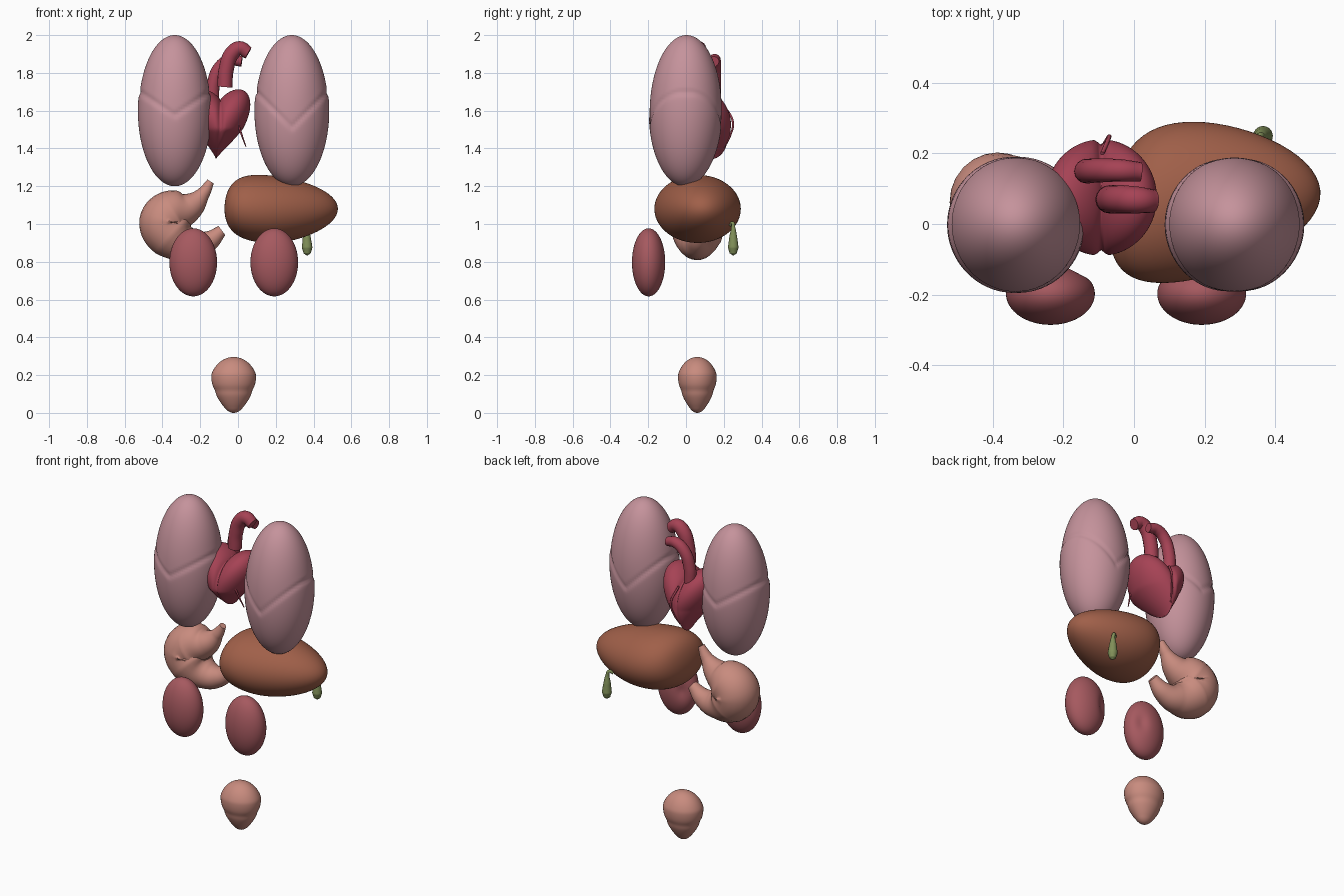
import bpy, bmesh, math
from mathutils import Vector

cube = bpy.data.objects.get("Cube")
if cube:
    bpy.data.objects.remove(cube, do_unlink=True)


def material(name, rgb):
    mat = bpy.data.materials.new(name)
    mat.use_nodes = True
    mat.diffuse_color = (*rgb, 1)
    mat.node_tree.nodes["Principled BSDF"].inputs["Base Color"].default_value = (*rgb, 1)
    return mat


LUNG = material("pale rose", (0.56, 0.29, 0.33))
HEART = material("deep red", (0.38, 0.055, 0.09))
LIVER = material("red brown", (0.35, 0.115, 0.066))
PINK = material("soft flesh pink", (0.58, 0.26, 0.21))
KIDNEY = material("dusky red", (0.38, 0.1, 0.115))
GALL = material("olive green", (0.22, 0.28, 0.1))


def add(name, data, mat):
    obj = bpy.data.objects.new(name, data)
    bpy.context.collection.objects.link(obj)
    data.materials.append(mat)
    return obj


def organ(name, mat, centre, radii, shape=None, segments=64, rings=48):
    """Sphere whose unit points pass through a shaping rule before scaling."""
    bm = bmesh.new()
    bmesh.ops.create_uvsphere(bm, u_segments=segments, v_segments=rings, radius=1)
    for v in bm.verts:
        p = shape(v.co.copy()) if shape else v.co
        v.co = Vector(c + r * q for c, r, q in zip(centre, radii, p))
    for f in bm.faces:
        f.smooth = True
    mesh = bpy.data.meshes.new(name)
    bm.to_mesh(mesh)
    bm.free()
    return add(name, mesh, mat)


def tube(name, mat, path, sides=6):
    """Smooth tube through (x, y, z, radius) points."""
    curve = bpy.data.curves.new(name, "CURVE")
    curve.dimensions = "3D"
    curve.bevel_depth = 1
    curve.bevel_resolution = sides
    curve.resolution_u = 10
    curve.use_fill_caps = True
    spline = curve.splines.new("BEZIER")
    spline.bezier_points.add(len(path) - 1)
    for point, (x, y, z, r) in zip(spline.bezier_points, path):
        point.co = (x, y, z)
        point.radius = r
        point.handle_left_type = point.handle_right_type = "AUTO"
    return add(name, curve, mat)


# Lungs: tall ellipsoids with a V-shaped fissure; lower lobe slightly fuller
def lung_shape(depth):
    def shape(p):
        fissure = 0.24 - depth * max(0, 1 - abs(p.x) / 0.95)
        d = p.z - fissure
        swell = 1 - 0.025 / (1 + math.exp(-d * 30))
        swell -= 0.035 * math.exp(-(d / 0.035) ** 2)
        return Vector((p.x * swell, p.y * swell - 0.05 * (1 - p.z) * 0.5, p.z))
    return shape


organ("right_lung", LUNG, (-0.335, 0.003, 1.6), (0.195, 0.195, 0.4), lung_shape(0.3), 96, 96)
organ("left_lung", LUNG, (0.285, 0.003, 1.6), (0.198, 0.195, 0.4), lung_shape(0.46), 96, 96)


# Heart: two lobes with a cleft, tapering to a low point
def heart_shape(p):
    a = abs(p.x)
    z = p.z + 0.85 * a ** 0.8
    low = max(0, -z)
    groove = 1 - 0.1 * math.exp(-(p.x / 0.07) ** 2)
    return Vector((p.x * (1 - 0.15 * low) - 0.15 * low,
                   p.y * groove * (1 - 0.25 * low) + 0.35 * low, z))


organ("heart", HEART, (-0.093, 0.075, 1.5), (0.158, 0.165, 0.156), heart_shape, 96, 64)

# Great vessels above the heart
tube("aorta", HEART, [(-0.07, 0.07, 1.725, 0.04), (-0.062, 0.07, 1.82, 0.04),
                      (-0.03, 0.07, 1.905, 0.04), (0.01, 0.068, 1.93, 0.038),
                      (0.055, 0.065, 1.905, 0.033)])
tube("pulmonary_artery", HEART, [(-0.135, 0.15, 1.65, 0.035), (-0.13, 0.15, 1.74, 0.035),
                                 (-0.095, 0.152, 1.83, 0.034), (-0.04, 0.152, 1.868, 0.032),
                                 (0.02, 0.148, 1.86, 0.027)])

# Thin surface vessels
tube("front_coronary_vessel", HEART, [(0.0, -0.03, 1.53, 0.006), (0.02, -0.015, 1.47, 0.005),
                                      (0.042, 0.0, 1.41, 0.003)], 2)
tube("rear_coronary_vessel", HEART, [(-0.09, 0.2, 1.63, 0.006), (-0.07, 0.248, 1.54, 0.006),
                                     (-0.08, 0.235, 1.47, 0.005), (-0.1, 0.2, 1.4, 0.004)], 2)

# Stomach: curved pouch open toward the centre
tube("stomach", PINK, [(-0.145, 0.06, 1.225, 0.02), (-0.185, 0.06, 1.16, 0.036),
                       (-0.25, 0.06, 1.095, 0.075), (-0.335, 0.065, 1.06, 0.128),
                       (-0.385, 0.065, 1.01, 0.138), (-0.345, 0.06, 0.94, 0.132),
                       (-0.255, 0.06, 0.895, 0.085), (-0.165, 0.06, 0.905, 0.058),
                       (-0.085, 0.06, 0.965, 0.03)], 10)


# Liver: wedge-like egg, broad inward and narrow outward
def liver_shape(p):
    x = p.x - 0.3 * (1 - p.x * p.x)
    return Vector((x + 0.1 * p.y - 0.12 * p.z * (1 - abs(p.x)), p.y * (1 - 0.06 * p.x) + 0.05 * p.x, p.z))


organ("liver", LIVER, (0.23, 0.062, 1.08), (0.298, 0.228, 0.18), liver_shape)

# Gallbladder: teardrop hanging from a curled neck
tube("gallbladder", GALL, [(0.335, 0.235, 0.995, 0.009), (0.352, 0.247, 1.005, 0.009),
                           (0.362, 0.25, 0.98, 0.011), (0.364, 0.25, 0.93, 0.021),
                           (0.366, 0.25, 0.875, 0.028), (0.366, 0.25, 0.845, 0.019),
                           (0.366, 0.25, 0.834, 0.003)])


# Kidneys: mirrored beans with a dent on the inner rear face
def kidney_shape(side):
    hilum = Vector((-side * 0.6, 0.8, 0))

    def shape(p):
        d = (p - hilum).length
        return p * (1 - 0.16 * math.exp(-(d / 0.3) ** 2))
    return shape


for name, x, side in (("right_kidney", -0.237, -1), ("left_kidney", 0.192, 1)):
    organ(name, KIDNEY, (x, -0.198, 0.797), (0.126, 0.088, 0.18), kidney_shape(side))


# Bladder: blunt dome above, tapered below, with a soft waist
def bladder_shape(p):
    t = (p.z + 1) / 2
    taper = 0.7 + 0.38 * min(1, max(0, (t - 0.1) / 0.6))
    waist = 1 - 0.04 * math.exp(-((t - 0.4) / 0.06) ** 2)
    return Vector((p.x * taper * waist, p.y * taper * waist, p.z))


organ("bladder", PINK, (-0.023, 0.06, 0.148), (0.118, 0.102, 0.148), bladder_shape)
